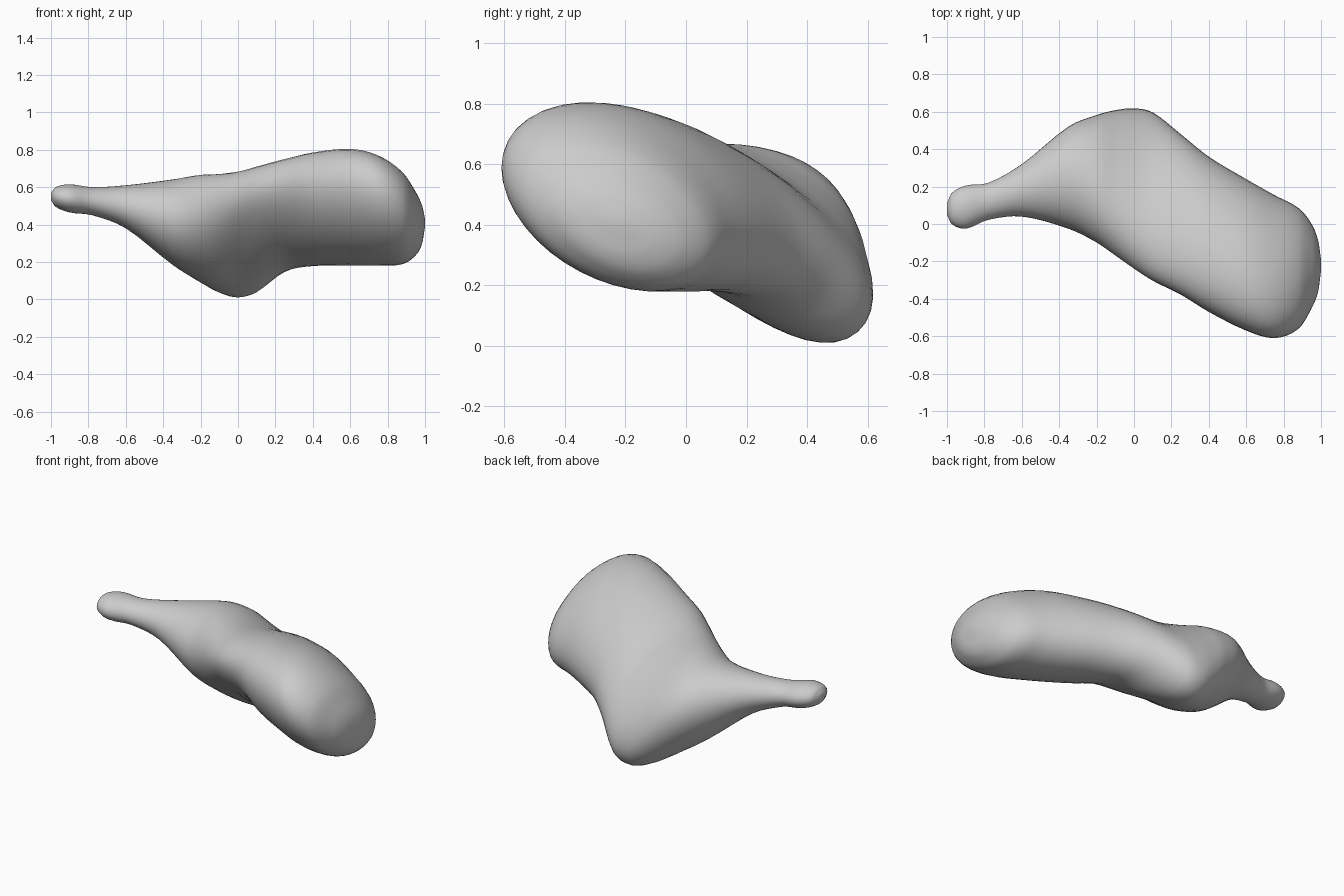
import bpy, bmesh, math

if "Cube" in bpy.data.objects:
    bpy.data.objects.remove(bpy.data.objects["Cube"])

# Sections along x: x, y min, y max, z min, z max, tilt of the oval, bend of the oval
S = [(-1, .05, .11, .53, .57, 0, 0), (-.975, 0, .165, .495, .60, 0, 0),
     (-.9, -.025, .205, .465, .615, 0, 0), (-.78, .022, .22, .45, .60, 0, 0),
     (-.6, .04, .32, .38, .61, 0, 0), (-.35, -.03, .52, .18, .64, -.06, .01),
     (-.2, -.11, .58, .08, .663, -.26, .03), (-.1, -.18, .605, .025, .667, -.42, .045),
     (0, -.25, .615, 0, .68, -.54, .055),
     (.1, -.31, .595, .032, .708, -.6, .035), (.25, -.38, .48, .145, .75, -.55, .01),
     (.4, -.47, .36, .178, .785, -.45, 0), (.6, -.57, .24, .18, .805, -.4, 0),
     (.75, -.61, .155, .18, .77, -.38, 0), (.88, -.56, .085, .188, .68, -.36, 0),
     (.95, -.45, .0, .235, .575, -.33, 0), (.985, -.36, -.09, .30, .50, -.3, 0),
     (1, -.25, -.19, .39, .43, -.3, 0)]
SIDES, STEPS = 40, 4


def spline(a, b, c, d, t):
    # Non-uniform cubic through b and c, as a function of x
    h = c[0] - b[0]
    out = [b[0] + h * t]
    for k in range(1, 7):
        m0 = (c[k] - a[k]) / max(c[0] - a[0], 1e-6) * h
        m1 = (d[k] - b[k]) / max(d[0] - b[0], 1e-6) * h
        out.append((2*t**3 - 3*t*t + 1)*b[k] + (t**3 - 2*t*t + t)*m0
                   + (3*t*t - 2*t**3)*c[k] + (t**3 - t*t)*m1)
    return out


rows = []
for i in range(len(S) - 1):
    a, b, c, d = S[max(i-1, 0)], S[i], S[i+1], S[min(i+2, len(S)-1)]
    rows += [spline(a, b, c, d, j / STEPS) for j in range(STEPS)]
rows.append(S[-1])

# Lofted body with its narrow stem
bm = bmesh.new()
rings = []
for x, y0, y1, z0, z1, r, bend in rows:
    ring = []
    for k in range(SIDES):
        t = 2 * math.pi * k / SIDES
        u, v = math.cos(t), math.sin(t + math.asin(r))
        # Flatten the lower long side, and swell the upper one slightly
        push = bend * max(0, 1 - (u - v)**2 / (2 * (1 - r)))
        push *= 1 if u + v < 0 else .25
        ring.append(bm.verts.new((x, (y0+y1)/2 + (y1-y0)/2*u + push,
                                  (z0+z1)/2 + (z1-z0)/2*v + push)))
    rings.append(ring)
for p, q in zip(rings, rings[1:]):
    for k in range(SIDES):
        n = (k + 1) % SIDES
        bm.faces.new((p[k], p[n], q[n], q[k]))
bm.faces.new(rings[0])
bm.faces.new(rings[-1])
bmesh.ops.recalc_face_normals(bm, faces=bm.faces)
for f in bm.faces:
    f.smooth = True
me = bpy.data.meshes.new("body")
bm.to_mesh(me)
bm.free()
ob = bpy.data.objects.new("body", me)
bpy.context.collection.objects.link(ob)
